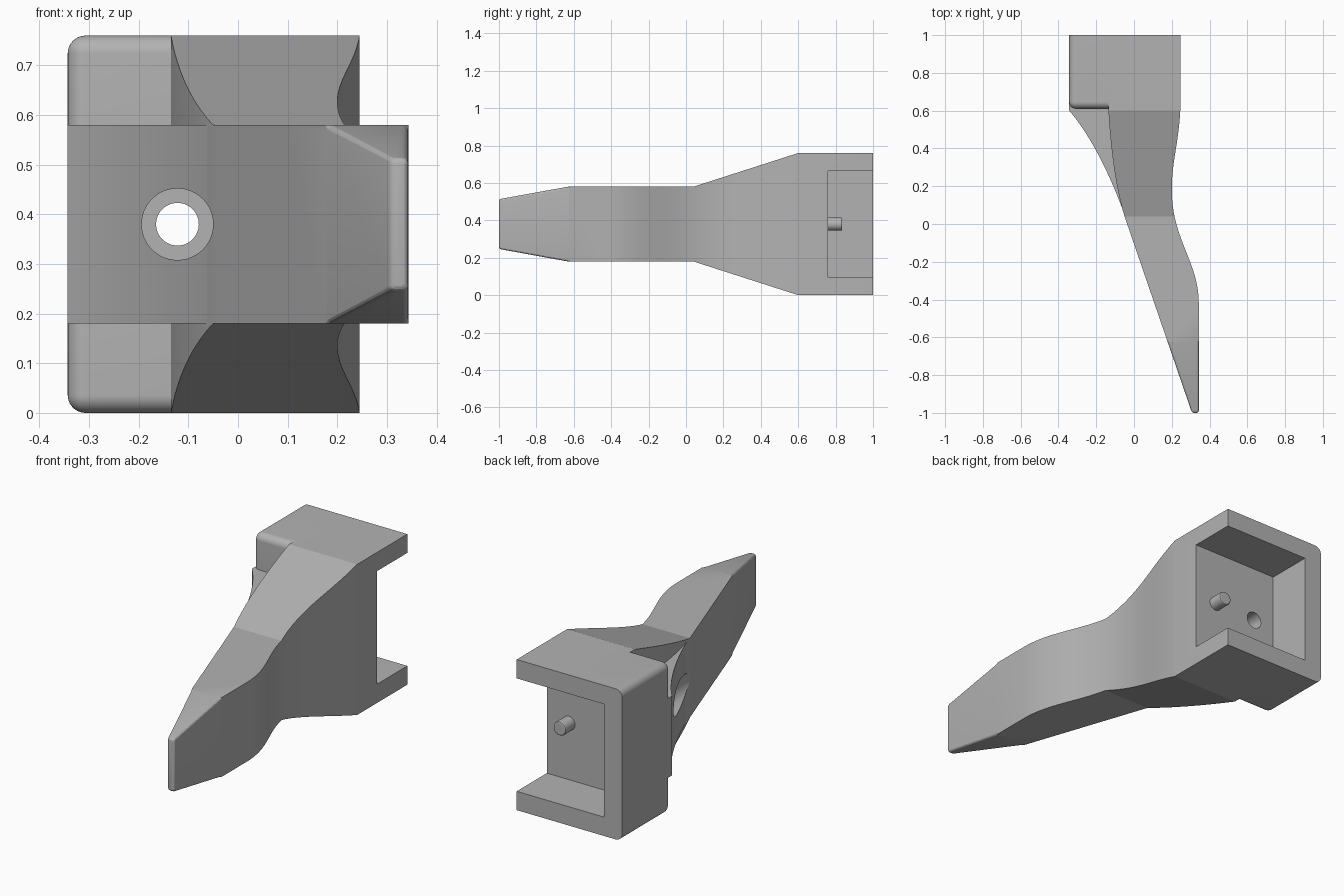
import bpy, bmesh, math
from mathutils import Vector, Matrix
from mathutils.geometry import interpolate_bezier

if "Cube" in bpy.data.objects:
    bpy.data.objects.remove(bpy.data.objects["Cube"], do_unlink=True)

grey = bpy.data.materials.new("cast_grey")
grey.use_nodes = True
grey.diffuse_color = (0.45, 0.45, 0.45, 1)
grey.node_tree.nodes["Principled BSDF"].inputs["Base Color"].default_value = grey.diffuse_color

MID = 0.38  # height of the symmetry plane


def make(name, bm):
    bmesh.ops.recalc_face_normals(bm, faces=bm.faces)
    mesh = bpy.data.meshes.new(name)
    bm.to_mesh(mesh)
    bm.free()
    obj = bpy.data.objects.new(name, mesh)
    bpy.context.collection.objects.link(obj)
    mesh.materials.append(grey)
    return obj


def box_bm(lo, hi):
    bm = bmesh.new()
    lo, hi = Vector(lo), Vector(hi)
    bmesh.ops.create_cube(bm, size=1)
    for v in bm.verts:
        v.co = (lo + hi) / 2 + Vector(a * b for a, b in zip(v.co, hi - lo))
    return bm


def rod_bm(x, y0, y1, radius):
    bm = bmesh.new()
    place = Matrix.Translation((x, (y0 + y1) / 2, MID)) @ Matrix.Rotation(math.pi / 2, 4, "X")
    bmesh.ops.create_cone(bm, cap_ends=True, segments=48, radius1=radius, radius2=radius,
                          depth=y1 - y0, matrix=place)
    return bm


def curve(*knots):
    """Points of a chain of cubic curves, four knots each, as (x, y)."""
    pts = []
    for i in range(0, len(knots) - 1, 3):
        four = [Vector((*k, 0)) for k in knots[i:i + 4]]
        pts += [(p.x, p.y) for p in interpolate_bezier(*four, 25)]
    return pts


def at(pts, y):
    """x of a polyline at y; y falls along the line."""
    for (xa, ya), (xb, yb) in zip(pts, pts[1:]):
        if ya >= y >= yb and ya > yb:
            return xa + (xb - xa) * (ya - y) / (ya - yb)
    return pts[0][0] if y > pts[0][1] else pts[-1][0]


def loft(ys, left, right, half):
    """Rectangular sections joined along y."""
    bm = bmesh.new()
    rings = []
    for y in ys:
        l, r, h = at(left, y), at(right, y), at(half, y)
        rings.append([bm.verts.new(c) for c in ((l, y, MID - h), (r, y, MID - h),
                                                (r, y, MID + h), (l, y, MID + h))])
    for a, b in zip(rings, rings[1:]):
        for i in range(4):
            j = (i + 1) % 4
            bm.faces.new((a[i], a[j], b[j], b[i]))
    bm.faces.new(rings[0])
    bm.faces.new(rings[-1])
    return bm


def span(a, b, n):
    return [a + (b - a) * i / n for i in range(n)]


def combine(target, tool, operation):
    mod = target.modifiers.new("combine", "BOOLEAN")
    mod.object, mod.operation, mod.solver = tool, operation, "EXACT"
    bpy.context.view_layer.objects.active = target
    bpy.ops.object.modifier_apply(modifier=mod.name)
    bpy.data.objects.remove(tool, do_unlink=True)


# Tooth body: tapering tip, curved neck and flared rear
left = [(-0.135, 1)] + curve((-0.135, 0.6), (-0.125, 0.42), (-0.1, 0.2), (-0.05, 0.04)) + [(0.307, -1)]
right = [(0.245, 1)] + curve((0.245, 0.6), (0.235, 0.42), (0.2, 0.33), (0.2, 0.18),
                             (0.2, -0.08), (0.343, -0.2), (0.343, -0.42)) + [(0.343, -1)]
half = [(MID, 1), (MID, 0.6), (0.2, 0.04), (0.2, -0.63), (0.133, -1)]
ys = [1] + span(0.6, 0.04, 24) + span(0.04, -0.42, 24) + [-0.42, -0.63, -1]
bm = loft(ys, left, right, half)
tip = [e for e in bm.edges if (e.verts[0].co.y + e.verts[1].co.y) / 2 < -0.7]
bmesh.ops.bevel(bm, geom=tip, offset=0.012, segments=4, profile=0.5, affect="EDGES")
body = make("tooth_body", bm)

# Web sweeping out to the side wall
web_left = [(-0.343, 0.68)] + curve((-0.343, 0.6), (-0.22, 0.46), (-0.11, 0.22), (-0.047, 0.04))
web = loft([0.68] + span(0.6, 0.04, 24) + [0.04], web_left, [(0.05, 1), (0.05, 0)], [(0.2, 1), (0.2, 0)])
combine(body, make("side_web", web), "UNION")

# Side block with rounded outer edges
bm = box_bm((-0.343, 0.61, 0), (-0.05, 1, 2 * MID))
soft = []
for e in bm.edges:
    a, b = (v.co for v in e.verts)
    on_back = a.y > 0.9 and b.y > 0.9
    on_inner = a.x > -0.1 and b.x > -0.1
    if not on_back and not on_inner:
        soft.append(e)
bmesh.ops.bevel(bm, geom=soft, offset=0.036, segments=10, profile=0.5, affect="EDGES")
combine(body, make("side_block", bm), "UNION")

# Rear pocket, open to the back and one side, and the stepped bolt hole
combine(body, make("pocket_cutter", box_bm((-0.243, 0.76, 0.095), (0.4, 1.1, 0.665))), "DIFFERENCE")
combine(body, make("bolt_hole_cutter", rod_bm(-0.122, -0.1, 0.9, 0.043)), "DIFFERENCE")
combine(body, make("bolt_seat_cutter", rod_bm(-0.122, -0.1, 0.66, 0.072)), "DIFFERENCE")

# Locating pin in the pocket
bm = rod_bm(0.122, 0.75, 0.835, 0.035)
rim = [e for e in bm.edges if all(v.co.y > 0.8 for v in e.verts)]
bmesh.ops.bevel(bm, geom=rim, offset=0.007, segments=2, profile=0.5, affect="EDGES")
pin = make("locating_pin", bm)

for obj in (body, pin):
    bpy.ops.object.select_all(action="DESELECT")
    obj.select_set(True)
    bpy.context.view_layer.objects.active = obj
    bpy.ops.object.shade_smooth_by_angle(angle=math.radians(12))
